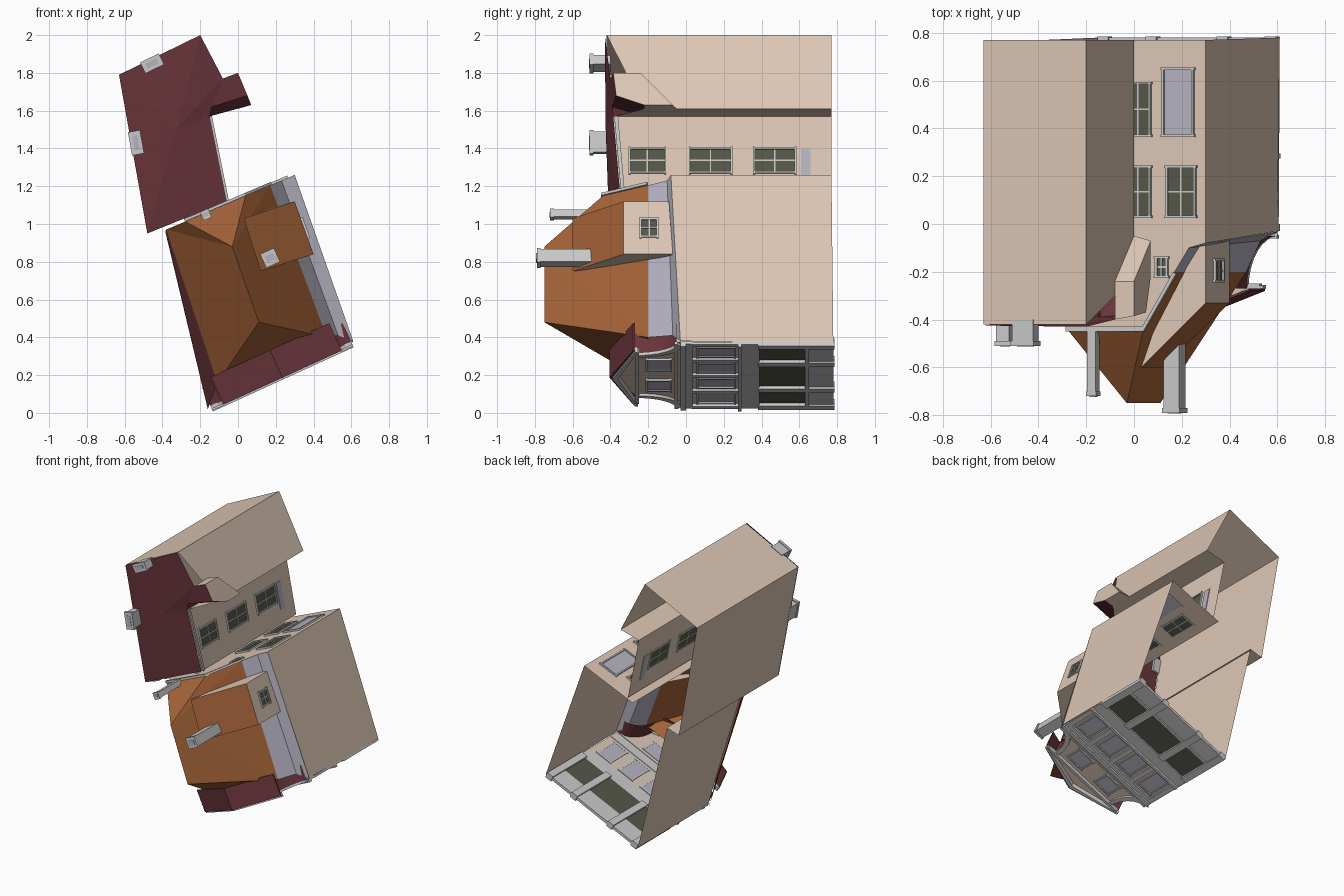
import bpy, bmesh, math
from mathutils import Vector

cube = bpy.data.objects.get("Cube")
if cube:
    bpy.data.objects.remove(cube, do_unlink=True)


def material(name, rgb):
    m = bpy.data.materials.new(name)
    m.use_nodes = True
    m.diffuse_color = (*rgb, 1)
    m.node_tree.nodes["Principled BSDF"].inputs["Base Color"].default_value = (*rgb, 1)
    return m


TAN = material("tan plaster", (0.72, 0.57, 0.46))
MAROON = material("maroon roof", (0.14, 0.035, 0.043))
ORANGE = material("orange tile", (0.38, 0.125, 0.04))
GREY = material("light grey stone", (0.58, 0.58, 0.58))
LAVENDER = material("lavender grey", (0.46, 0.45, 0.53))
GLASS = material("dark green glass", (0.09, 0.095, 0.065))


def surface(name, mat, *faces):
    """Open surface made of a few polygons."""
    bm = bmesh.new()
    for f in faces:
        bm.faces.new([bm.verts.new(p) for p in f])
    bmesh.ops.remove_doubles(bm, verts=bm.verts, dist=0.0005)
    return finish(name, mat, bm)


def finish(name, mat, bm):
    bmesh.ops.recalc_face_normals(bm, faces=bm.faces)
    mesh = bpy.data.meshes.new(name)
    bm.to_mesh(mesh)
    bm.free()
    mesh.materials.append(mat)
    ob = bpy.data.objects.new(name, mesh)
    bpy.context.collection.objects.link(ob)
    return ob


def on_wall(wall, s, y, out):
    """Point at fraction s along a wall line, pushed outwards."""
    p, q = Vector(wall[0]), Vector(wall[1])
    d = (q - p).normalized()
    c = p.lerp(q, s) + out * Vector((d.y, -d.x))
    return Vector((c.x, y, c.y))


def prism(name, mat, wall, profile, o0, o1):
    bm = bmesh.new()
    a, b = ([bm.verts.new(on_wall(wall, s, y, o)) for s, y in profile] for o in (o0, o1))
    bm.faces.new(a)
    bm.faces.new(b)
    for i in range(len(a)):
        j = (i + 1) % len(a)
        bm.faces.new((a[i], a[j], b[j], b[i]))
    return finish(name, mat, bm)


def box(name, mat, wall, s0, s1, y0, y1, o0, o1):
    return prism(name, mat, wall, [(s0, y0), (s1, y0), (s1, y1), (s0, y1)], o0, o1)


def window(name, wall, s0, s1, y0, y1, glass=GLASS, bars=1):
    w, (ym, t) = s1 - s0, ((y0 + y1) / 2, 0.01)
    length = (Vector(wall[1]) - Vector(wall[0])).length
    e = t / length
    box(name + "_glass", glass, wall, s0, s1, y0, y1, -0.004, 0.004)
    for y in (y0, y1):
        box(name + "_rail", GREY, wall, s0 - e, s1 + e, y - t / 2, y + t / 2, -0.005, 0.012)
    for s in (s0, s1):
        box(name + "_stile", GREY, wall, s - e / 2, s + e / 2, y0, y1, -0.005, 0.012)
    if bars:
        box(name + "_mullion", GREY, wall, s0 + w / 2 - e / 3, s0 + w / 2 + e / 3, y0, y1, -0.005, 0.008)
        box(name + "_transom", GREY, wall, s0, s1, ym - t / 3, ym + t / 3, -0.005, 0.008)


def chimney(name, x, z, along, w, d, y0, y1):
    a = Vector(along).normalized() * w / 2
    line = ((x - a.x, z - a.y), (x + a.x, z + a.y))
    box(name, GREY, line, 0.06, 0.94, y0, y1, -d / 2, d / 2)
    box(name + "_cap", GREY, line, 0, 1, y0, y0 + 0.02, -d / 2 - 0.005, d / 2 + 0.005)
    box(name + "_pot", LAVENDER, line, 0.2, 0.8, y0 - 0.003, y0, -d / 4, d / 4)


def back(x, y):
    """Point on the courtyard wall of the corner house."""
    return (x, y, 1.26 + 0.426 * (x - 0.3))


# Corner house: walls
surface("right_wall", TAN, [(0.3, 0.77, 1.26), (0.3, -0.08, 1.26), (0.6, -0.03, 0.38), (0.61, 0.78, 0.37)])
surface("left_wall", TAN, [(-0.38, 0.77, 0.97), (-0.38, -0.15, 0.97), (-0.15, -0.04, 0.03), (-0.15, 0.78, 0.03)])
surface("courtyard_wall", TAN, [back(*p) for p in (
    (0.3, 0.77), (0.3, -0.08), (0.23, -0.1), (0.17, -0.2), (0.04, -0.44), (-0.28, -0.44),
    (-0.38, -0.2), (-0.38, -0.33), (-0.1, -0.33), (-0.1, 0.77))])

# Corner house: half-hipped tile roof
r1, r2 = (-0.03, -0.75, 0.88), (0.11, -0.75, 0.48)
lf, rf = (-0.11, -0.2, 0.16), (0.47, -0.2, 0.4)
lb, lt, rt, rb = back(-0.38, -0.2), back(-0.28, -0.44), back(0.04, -0.44), back(0.17, -0.2)
surface("tile_roof", ORANGE, [r1, r2, rf], [r1, rf, rb], [r1, rb, rt], [r1, rt, lt],
        [r1, lt, lb], [r1, lb, lf], [r1, lf, r2], [r2, lf, rf])
b1, b2 = (0.53, -0.07, 0.41), back(0.23, -0.1)
surface("right_lower_roof", LAVENDER, [rb, rf, b1, b2], [b2, b1, (0.61, -0.03, 0.38), (0.3, -0.08, 1.26)])
surface("left_lower_roof", MAROON, [lb, lf, (-0.16, -0.04, 0.02), (-0.385, -0.15, 0.96)])
court = ((0.3, 1.26), (-0.1, 1.09))
for i, pr in enumerate([[(0.3, -0.44), (0.65, -0.44), (0.65, -0.46), (0.28, -0.46)],
                        [(0.31, -0.2), (0.65, -0.44), (0.65, -0.465), (0.3, -0.22)]][:1]):
    prism("gable_verge", GREY, court, [(0.65, -0.43), (1.45, -0.43), (1.45, -0.45), (0.64, -0.45)], 0, 0.015)
prism("gable_slope_verge", GREY, court, [(0.325, -0.2), (0.65, -0.43), (0.64, -0.45), (0.3, -0.21)], 0, 0.015)

# Dormer on the right slope
dt0, dt1 = (0.3, -0.33, 1.12), (0.4, -0.33, 0.84)
db0, db1 = (0.3, -0.09, 1.12), (0.4, -0.07, 0.84)
di0, di1 = (0.03, -0.6, 1.03), (0.12, -0.6, 0.75)
surface("dormer_roof", ORANGE, [dt0, dt1, di1, di0])
surface("dormer_walls", TAN, [dt0, dt1, db1, db0], [dt1, di1, (0.28, -0.1, 0.8), db1],
        [dt0, di0, (0.2, -0.1, 1.09), db0])
window("dormer_window", ((0.4, 0.84), (0.3, 1.12)), 0.33, 0.66, -0.24, -0.15)

# Street facade with curved gable
front = ((-0.145, 0.035), (0.6, 0.375))
curve = [(0.17 * math.sin(t), -0.05 - 0.22 * (1 - math.cos(t))) for t in (math.pi / 2 * i / 8 for i in range(9))]
mirror = [(1 - s, y) for s, y in curve]
outline = [(0, 0.78)] + curve + [(0.5, -0.39)] + mirror[::-1] + [(1, 0.78)]
surface("facade_wall", TAN, [on_wall(front, s, y, 0) for s, y in outline])
for side, pts in (("left", curve), ("right", mirror)):
    surface(side + "_shoulder_roof", MAROON, *[
        [on_wall(front, *a, 0), on_wall(front, *b, 0), on_wall(front, *b, -0.11), on_wall(front, *a, -0.11)]
        for a, b in zip(pts, pts[1:])])
    inner = [(s + (0.03 if side == "left" else -0.03), y + 0.025) for s, y in pts]
    prism(side + "_shoulder_trim", GREY, front, pts + inner[::-1], 0, 0.015)
prism("pediment_roof", MAROON, front, [(0.08, -0.28), (0.5, -0.405), (0.92, -0.28), (0.92, -0.27), (0.5, -0.39), (0.08, -0.27)], -0.14, 0.02)
prism("pediment_cornice", GREY, front, [(0.08, -0.27), (0.5, -0.39), (0.92, -0.27), (0.92, -0.255), (0.5, -0.36), (0.08, -0.255)], 0, 0.03)
box("pediment_sill", GREY, front, 0.1, 0.9, -0.27, -0.25, 0, 0.025)

# Cornices, pilasters and bands
for name, y0, y1, out in (("upper_cornice", -0.03, 0.0, 0.025), ("upper_band", 0.0, 0.035, 0.012),
                          ("middle_cornice", 0.275, 0.295, 0.03), ("shop_sign_band", 0.295, 0.39, 0.014),
                          ("gable_band", -0.06, -0.045, 0.015)):
    box(name, GREY, front, 0, 1, y0, y1, -0.004, out)
for s in (0.02, 0.26, 0.5, 0.74, 0.98):
    box("upper_pilaster", GREY, front, s - 0.02, s + 0.02, 0.03, 0.28, 0, 0.015)
for s in (0.03, 0.3, 0.7, 0.97):
    box("shop_pilaster", GREY, front, s - 0.03, s + 0.03, 0.38, 0.785, -0.02, 0.022)
for i, (s0, s1) in enumerate(((0.06, 0.27), (0.33, 0.67), (0.73, 0.94))):
    box("shop_glass", GLASS, front, s0, s1, 0.39, 0.64, -0.004, 0.004)
    box("shop_riser", GREY, front, s0, s1, 0.64, 0.78, -0.008, 0.012)
    box("shop_sill", GREY, front, s0, s1, 0.63, 0.65, -0.005, 0.022)
for s in (0.14, 0.38, 0.62, 0.86):
    window("street_window", front, s - 0.07, s + 0.07, 0.06, 0.26, LAVENDER, 0)
for s in (0.34, 0.66):
    window("gable_window", front, s - 0.08, s + 0.08, -0.21, -0.08, LAVENDER, 0)

# Courtyard windows of the corner house
for name, s0, s1, y0, y1, g in (("court_window_a", 0.11, 0.4, 0.03, 0.24, GLASS),
                                ("court_window_b", 0.58, 0.83, 0.03, 0.24, GLASS),
                                ("court_window_c", 0.58, 0.83, 0.37, 0.59, GLASS),
                                ("court_door", 0.13, 0.44, 0.37, 0.65, LAVENDER),
                                ("gable_light", 0.4, 0.51, -0.22, -0.14, GLASS)):
    window(name, court, s0, s1, y0, y1, g, g is GLASS)

# Rear house: walls
plan = [(-0.06, 1.12, -0.34), (-0.15, 1.57, -0.38), (0.0, 1.61, -0.22), (-0.2, 2.0, -0.42),
        (-0.63, 1.79, -0.42), (-0.48, 0.95, -0.4), (-0.38, 0.98, -0.39)]
surface("rear_house_walls", TAN, *[
    [(a[0], 0.77, a[1]), (a[0], a[2], a[1]), (b[0], b[2], b[1]), (b[0], 0.77, b[1])]
    for a, b in zip(plan, plan[1:])])
rear = ((-0.06, 1.12), (-0.15, 1.57))
for y0, y1 in ((-0.3, -0.11), (0.02, 0.24), (0.36, 0.58)):
    window("rear_window", rear, 0.34, 0.62, y0, y1)
box("rear_door", LAVENDER, rear, 0.2, 0.62, 0.61, 0.66, -0.004, 0.005)
prism("rear_gutter", GREY, rear, [(0, -0.34), (1, -0.38), (1, -0.36), (0, -0.32)], 0, 0.012)

# Rear house: shallow roof
mid = (-0.33, -0.425, 1.5)
rim = [(-0.06, -0.345, 1.12), (-0.15, -0.385, 1.57), (-0.14, -0.39, 1.62), (-0.08, -0.4, 1.77),
       (-0.2, -0.43, 2.0), (-0.63, -0.425, 1.79), (-0.48, -0.405, 0.95)]
surface("rear_roof", MAROON, *[[mid, a, b] for a, b in zip(rim, rim[1:] + rim[:1])])

# Rear house: overhanging bay
w1, w1b, foot = (-0.08, -0.4, 1.77), (-0.08, -0.24, 1.77), (0.0, -0.05, 1.61)
o1, o1b, top = (0.0, -0.385, 1.8), (0.0, -0.24, 1.8), (0.05, -0.37, 1.68)
o2t, o2b, join = (0.07, -0.22, 1.63), (0.07, -0.07, 1.63), (-0.15, -0.22, 1.57)
ridge = (-0.14, -0.39, 1.62)
surface("bay_roof", MAROON, [w1, o1, top, ridge], [ridge, top, o2t, join], [ridge, join, rim[1]])
surface("bay_walls", TAN, [o1, top, o2t, o2b, o1b], [o1b, o2b, foot, w1b], [w1, o1, o1b, w1b],
        [o2t, o2b, foot, (0.0, -0.22, 1.61)])

# Chimneys
chimney("large_chimney", 0.17, 0.82, (0.91, 0.41), 0.08, 0.07, -0.79, -0.5)
chimney("small_chimney", -0.17, 1.05, (0.91, 0.41), 0.045, 0.04, -0.72, -0.45)
chimney("rear_chimney_a", -0.455, 1.85, (0.43, 0.21), 0.11, 0.055, -0.51, -0.4)
chimney("rear_chimney_b", -0.54, 1.43, (-0.15, 0.84), 0.125, 0.055, -0.51, -0.4)
